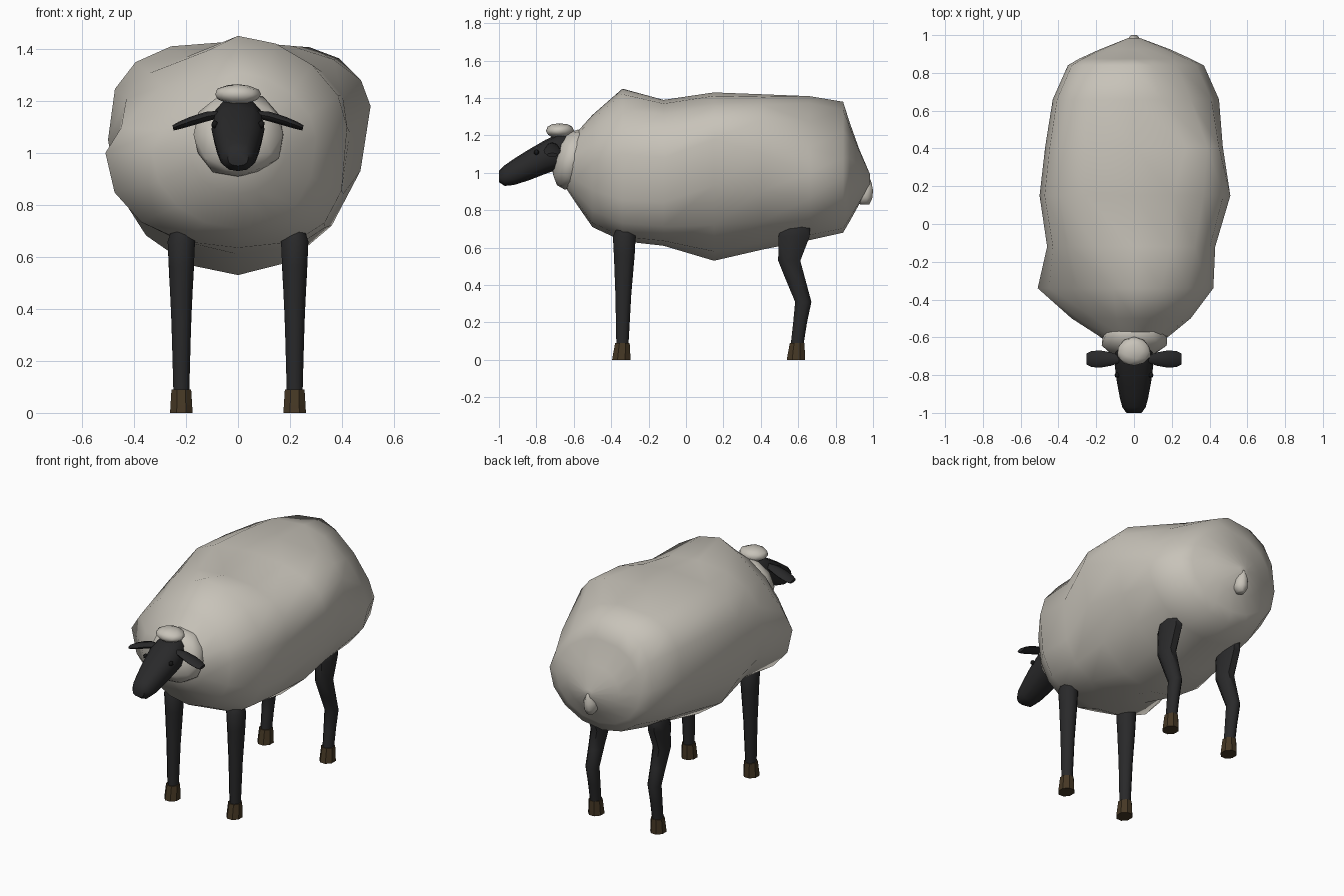
import bpy, bmesh, math, random
from mathutils import Vector

if "Cube" in bpy.data.objects:
    bpy.data.objects.remove(bpy.data.objects["Cube"])

random.seed(4)


def material(name, rgb):
    m = bpy.data.materials.new(name)
    m.diffuse_color = (*rgb, 1)
    m.use_nodes = True
    m.node_tree.nodes["Principled BSDF"].inputs["Base Color"].default_value = m.diffuse_color
    return m


WOOL = material("wool", (0.575, 0.545, 0.485))
SKIN = material("dark_skin", (0.022, 0.022, 0.023))
EYE = material("eye", (0.008, 0.008, 0.008))
HOOF = material("hoof_brown", (0.06, 0.039, 0.018))


def finish(name, bm, mat, angle):
    bmesh.ops.recalc_face_normals(bm, faces=bm.faces)
    me = bpy.data.meshes.new(name)
    bm.to_mesh(me)
    bm.free()
    me.materials.append(mat)
    ob = bpy.data.objects.new(name, me)
    bpy.context.collection.objects.link(ob)
    bpy.ops.object.select_all(action='DESELECT')
    ob.select_set(True)
    bpy.context.view_layer.objects.active = ob
    if angle:
        bpy.ops.object.shade_smooth_by_angle(angle=math.radians(angle))
    return ob


def loft(name, rings, mat, angle=50):
    """Skin a list of equal-length point rings and cap both ends."""
    bm = bmesh.new()
    loops = [[bm.verts.new(p) for p in r] for r in rings]
    n = len(loops[0])
    for a, b in zip(loops, loops[1:]):
        for i in range(n):
            j = (i + 1) % n
            bm.faces.new((a[i], a[j], b[j], b[i]))
    for r in (loops[0], loops[-1]):
        bm.faces.new(r)
    return finish(name, bm, mat, angle)


def section(y, ml, mr, zt, zb, xl, xr, ul=2.4, ur=2.4, dl=2.4, dr=2.4, n=16):
    """Upright ring: widest heights left/right, top, bottom, reach left/right,
    then boxiness of the four quarters (upper left, upper right, lower left, lower right)."""
    pts = []
    for i in range(n):
        a = 2 * math.pi * i / n
        c, s = math.cos(a), math.sin(a)
        right = c > 0
        k = 2 / ((ur if right else ul) if s > 0 else (dr if right else dl))
        m = mr if right else ml
        x = math.copysign(abs(c) ** k, c) * (xr if right else xl)
        z = abs(s) ** k * (zt - m if s > 0 else zb - m)
        pts.append((x, y, m + z))
    return pts


def level_ring(x, y, z, rx, ry, n=8):
    """Horizontal elliptical ring."""
    return [(x + rx * math.cos(2 * math.pi * (i + .5) / n),
             y + ry * math.sin(2 * math.pi * (i + .5) / n), z) for i in range(n)]


def blob(name, centre, size, mat, bumps=0.0, level=2, lean=0.0):
    bm = bmesh.new()
    bmesh.ops.create_icosphere(bm, subdivisions=level, radius=1)
    for v in bm.verts:
        d = v.co * (1 + random.uniform(-bumps, bumps))
        d = Vector(d[i] * size[i] for i in range(3))
        d.y += d.z * lean
        v.co = Vector(centre) + d
    return finish(name, bm, mat, 60)


# Lopsided fleece, nose end to tail end
body = [
    (-.65, 1.04, 1.04, 1.15, .93, .11, .11, 2, 2, 2, 2),
    (-.59, 1.02, 1.04, 1.21, .84, .19, .19, 1.8, 2, 2, 2),
    (-.50, 1.00, 1.06, 1.31, .71, .33, .30, 1.5, 1.8, 2, 2.3),
    (-.34, 1.00, 1.10, 1.45, .635, .51, .42, 1.25, 1.8, 2.2, 3),
    (-.12, 1.07, 1.08, 1.39, .61, .46, .43, 2.3, 2.4, 2.1, 2.8),
    (.15, 1.05, 1.18, 1.43, .53, .50, .51, 2.9, 2.1, 2, 2),
    (.41, 1.05, 1.10, 1.42, .59, .47, .47, 3, 3.6, 2, 2),
    (.66, 1.04, 1.00, 1.41, .64, .43, .45, 2.9, 1.7, 2, 2),
    (.84, 1.02, .98, 1.38, .68, .35, .37, 2.6, 1.4, 2, 2),
    (.875, 1.00, .98, 1.27, .74, .29, .30, 2.4, 1.8, 2, 2),
    (.925, .99, .98, 1.13, .83, .18, .19, 2, 2, 2, 2),
    (.985, .97, .97, .99, .94, .03, .03, 2, 2, 2, 2),
]
loft("fleece_body", [section(*r) for r in body], WOOL, 75)

# Neck ruff, forelock and tail
blob("neck_ruff", (0, -.612, 1.07), (.178, .1, .165), WOOL, .05, lean=.22)
blob("forelock", (0, -.675, 1.225), (.09, .078, .04), WOOL, .05)
loft("tail", [level_ring(0, y, z, rx, ry) for y, z, rx, ry in (
    (.968, .985, .01, .01), (.965, .945, .022, .03), (.952, .905, .042, .052),
    (.948, .865, .042, .052), (.955, .832, .022, .028))], WOOL, 70)

# Head, tapering down to a blunt muzzle: y, middle, top, bottom, half width
head = [
    (-.60, 1.11, 1.20, 1.04, .07),
    (-.68, 1.11, 1.21, 1.02, .098),
    (-.75, 1.09, 1.177, .995, .102),
    (-.84, 1.045, 1.125, .96, .09),
    (-.92, 1.00, 1.075, .935, .075),
    (-.97, .98, 1.04, .93, .062),
    (-1.0, .98, 1.01, .95, .04),
]
loft("head", [section(y, m, m, t, b, w, w, n=12) for y, m, t, b, w in head], SKIN)

for side, label in ((-1, "left"), (1, "right")):
    # Drooping flat ears: x, z, half depth, half thickness
    ear = [(.075, 1.148, .02, .014), (.12, 1.140, .035, .018),
           (.18, 1.122, .046, .017), (.225, 1.106, .042, .014), (.25, 1.096, .03, .01)]
    loft("ear_" + label, [[(side * (x + .2 * t * math.sin(a)),
                            -.715 + d * math.cos(a), z + t * math.sin(a))
                           for a in (math.pi * i / 4 for i in range(8))]
                          for x, z, d, t in ear], SKIN)
    blob("eye_" + label, (side * .09, -.80, 1.11), (.014, .016, .016), EYE, 0, 1)

    # Legs: y, z, x radius, y radius
    x = side * .218
    front = [(-.33, .70, .042, .045), (-.33, .66, .057, .066), (-.33, .56, .052, .06),
             (-.335, .35, .041, .046), (-.34, .08, .033, .035)]
    hind = [(.61, .755, .03, .04), (.588, .725, .05, .084), (.578, .66, .057, .09),
            (.552, .53, .051, .064), (.589, .42, .044, .056), (.627, .31, .04, .047),
            (.61, .20, .036, .04), (.594, .08, .033, .037)]
    for part, path in (("front", front), ("hind", hind)):
        loft(f"{part}_leg_{label}", [level_ring(x, *p) for p in path], SKIN, 50)
        y = path[-1][0]
        # Flared hooves
        loft(f"{part}_hoof_{label}", [level_ring(x, y + dy, z, rx, ry) for dy, z, rx, ry in (
            (0, .09, .041, .042), (-.004, .03, .045, .05), (-.006, 0, .047, .053))], HOOF, 0)
